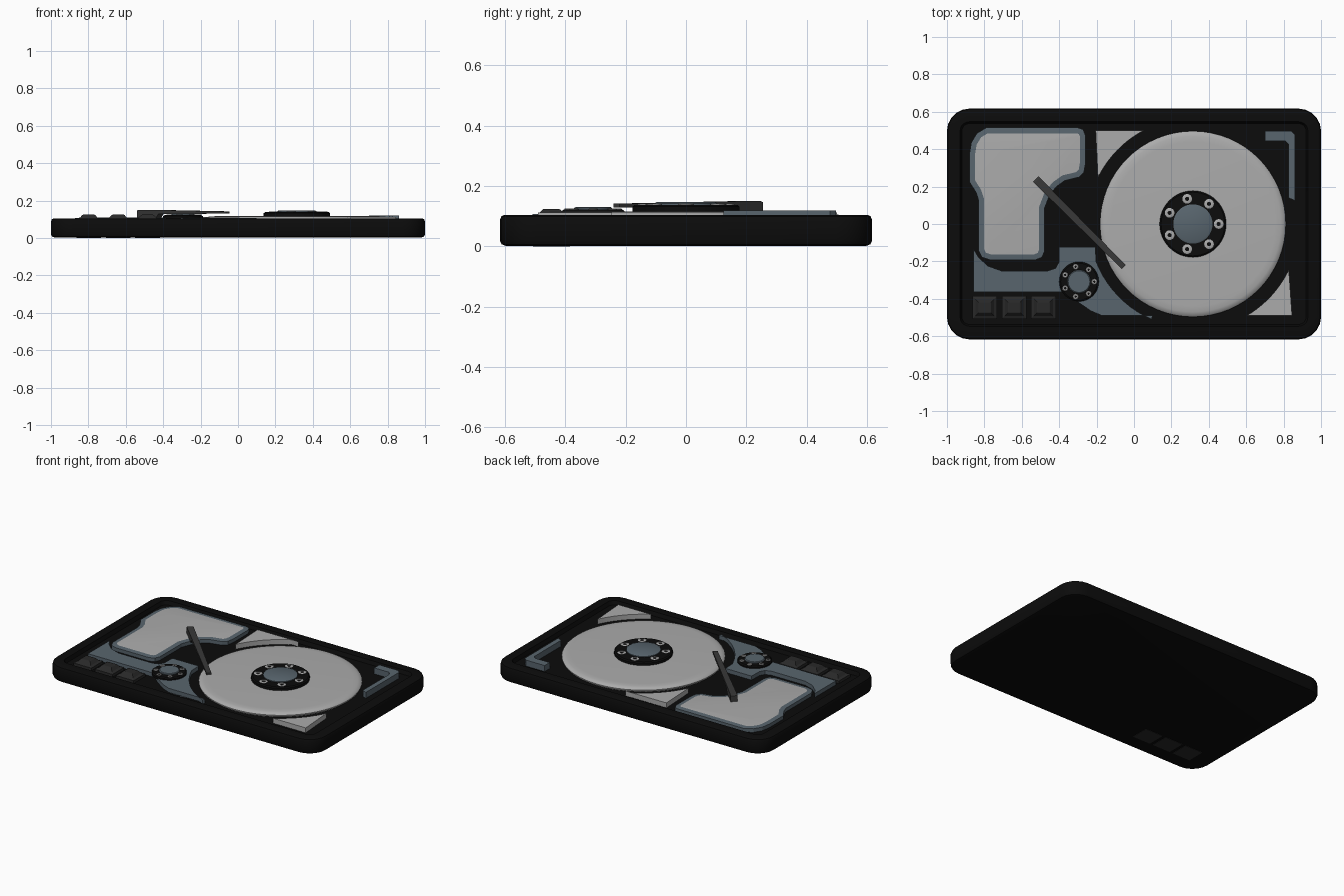
import bpy, bmesh, math

if "Cube" in bpy.data.objects:
    bpy.data.objects.remove(bpy.data.objects["Cube"])


def material(name, r, g, b):
    m = bpy.data.materials.new(name)
    m.diffuse_color = (r, g, b, 1)
    m.use_nodes = True
    m.node_tree.nodes["Principled BSDF"].inputs["Base Color"].default_value = m.diffuse_color
    return m


BLACK = material("case black", 0.0035, 0.0035, 0.0035)
LIGHT = material("light grey", 0.41, 0.41, 0.41)
SLATE = material("slate blue grey", 0.098, 0.13, 0.155)
ARM = material("arm grey", 0.04, 0.04, 0.04)
KEY = material("key charcoal", 0.022, 0.022, 0.022)


def finish(name, bm, mats, angle=35):
    bmesh.ops.recalc_face_normals(bm, faces=bm.faces)
    me = bpy.data.meshes.new(name)
    bm.to_mesh(me)
    bm.free()
    for m in mats:
        me.materials.append(m)
    ob = bpy.data.objects.new(name, me)
    bpy.context.collection.objects.link(ob)
    bpy.ops.object.select_all(action='DESELECT')
    ob.select_set(True)
    bpy.context.view_layer.objects.active = ob
    bpy.ops.object.shade_smooth_by_angle(angle=math.radians(angle))
    return ob


def loft(name, rings, mat, closed=False, angle=35):
    """Skin a stack of equal-count rings; capped, or joined end to start."""
    bm = bmesh.new()
    loops = [[bm.verts.new(p) for p in ring] for ring in rings]
    pairs = list(zip(loops, loops[1:]))
    if closed:
        pairs.append((loops[-1], loops[0]))
    n = len(loops[0])
    for a, b in pairs:
        for i in range(n):
            j = (i + 1) % n
            bm.faces.new((a[i], a[j], b[j], b[i]))
    if not closed:
        bm.faces.new(loops[0])
        bm.faces.new(loops[-1])
    return finish(name, bm, [mat], angle)


def lathe(name, cx, cy, profile, mat, n=48, closed=False):
    rings = [[(cx + r * math.cos(2 * math.pi * i / n),
               cy + r * math.sin(2 * math.pi * i / n), z) for i in range(n)]
             for r, z in profile]
    return loft(name, rings, mat, closed)


def round_rect(hx, hy, r, z, seg=5):
    pts = []
    for k, (sx, sy) in enumerate(((1, 1), (-1, 1), (-1, -1), (1, -1))):
        for i in range(seg + 1):
            a = math.pi / 2 * (k + i / seg)
            pts.append((sx * (hx - r) + r * math.cos(a),
                        sy * (hy - r) + r * math.sin(a), z))
    return pts


def plate(name, pts, z0, z1, mat, angle=35):
    return loft(name, [[(x, y, z) for x, y in pts] for z in (z0, z1)], mat, angle=angle)


PX, PY = 0.315, 0.0      # platter centre


def arc(r, a0, a1, n=10):
    return [(PX + r * math.cos(math.radians(a0 + (a1 - a0) * i / n)),
             PY + r * math.sin(math.radians(a0 + (a1 - a0) * i / n))) for i in range(n + 1)]


# Case: rounded tray with a shallow recess
FLOOR = 0.08
loft("case", [round_rect(1 - d, 0.617 - d, 0.12 - d, z) for d, z in
              ((0.02, 0.002), (0.006, 0.007), (0, 0.02), (0, 0.088), (0.005, 0.1),
               (0.016, 0.105), (0.07, 0.105), (0.08, FLOOR))], BLACK)

# Platter with rounded rim
lathe("platter", PX, PY, [(0.48, FLOOR), (0.495, 0.09), (0.497, 0.1), (0.49, 0.108),
                          (0.47, 0.114), (0.44, 0.116)], LIGHT, 64)


# Hubs: black disc, slate cap and seven washers
def hub(name, cx, cy, s, z0, z1):
    R = 0.178 * s
    lathe(name + "_disc", cx, cy, [(R, z0), (R, z1 - 0.006), (R - 0.008, z1)], BLACK)
    lathe(name + "_cap", cx, cy, [(0.105 * s, z1 - 0.004), (0.105 * s, z1 + 0.005),
                                  (0.097 * s, z1 + 0.009)], SLATE)
    for i in range(7):
        a = 2 * math.pi * i / 7
        ro, ri = 0.026 * s, 0.011 * s
        lathe(f"{name}_washer_{i + 1}", cx + 0.138 * s * math.cos(a), cy + 0.138 * s * math.sin(a),
              [(ro, z1 - 0.003), (ro, z1 + 0.002), (ro - 0.004 * s, z1 + 0.004),
               (ri, z1 + 0.004), (ri, z1 - 0.003)], LIGHT, 16, True)


hub("platter_hub", PX, PY, 1.0, 0.112, 0.138)
hub("control_knob", -0.294, -0.308, 0.595, 0.1, 0.122)

# Slate control plate wrapping the platter edge
plate("control_plate",
      [(-0.858, -0.134), (-0.83, -0.18), (-0.78, -0.225), (-0.71, -0.25), (-0.46, -0.25),
       (-0.42, -0.237), (-0.402, -0.205), (-0.4, -0.123), (-0.206, -0.123)]
      + arc(0.555, 201, 246.5)
      + [(0.1, -0.49), (-0.17, -0.49), (-0.23, -0.465), (-0.31, -0.41), (-0.36, -0.364),
         (-0.858, -0.364)], FLOOR, 0.107, SLATE)

# Corner plates that follow the platter
plate("corner_plate_back", [(-0.205, 0.5)] + arc(0.565, 154, 117.5) + [(0.1, 0.5)],
      FLOOR, 0.113, LIGHT)
plate("corner_plate_front", [(0.845, -0.49)] + arc(0.568, -25.5, -59.6),
      FLOOR, 0.113, LIGHT)

# L-shaped bracket
plate("corner_bracket", [(0.70, 0.497), (0.84, 0.497), (0.86, 0.477), (0.86, 0.125), (0.827, 0.14),
                         (0.827, 0.425), (0.81, 0.443), (0.70, 0.443)], FLOOR, 0.12, SLATE)

# Tonearm base pad: slate rim with a light inset top
outline = [(-0.79, 0.515), (-0.3, 0.515), (-0.272, 0.505), (-0.26, 0.475), (-0.26, 0.32),
           (-0.268, 0.275), (-0.295, 0.25), (-0.37, 0.232), (-0.415, 0.2), (-0.453, 0.15),
           (-0.478, 0.085), (-0.478, -0.145), (-0.492, -0.178), (-0.527, -0.192),
           (-0.77, -0.192), (-0.813, -0.178), (-0.832, -0.14), (-0.832, 0.13), (-0.845, 0.17),
           (-0.88, 0.225), (-0.88, 0.375), (-0.87, 0.435), (-0.84, 0.485)]
bm = bmesh.new()
top = bm.faces.new([bm.verts.new((x, y, FLOOR)) for x, y in outline])
ext = bmesh.ops.extrude_face_region(bm, geom=[top])
for v in [g for g in ext["geom"] if isinstance(g, bmesh.types.BMVert)]:
    v.co.z = 0.104
bmesh.ops.recalc_face_normals(bm, faces=bm.faces)
top = max(bm.faces, key=lambda f: f.calc_center_median().z)
bmesh.ops.inset_region(bm, faces=[top], thickness=0.03, use_even_offset=True)
top.material_index = 1
for v in top.verts:
    v.co.z = 0.108
finish("arm_base_pad", bm, [SLATE, LIGHT], 20)

# Tonearm: side profile swept across its width, laid diagonally
ax, ay, c = -0.525, 0.24, math.sqrt(0.5)
profile = [(0, 0.105), (0, 0.147), (0.01, 0.15), (0.12, 0.15), (0.665, 0.142),
           (0.665, 0.13), (0.16, 0.128), (0.14, 0.105)]
rings = []
for side in (-1, 1):
    rings.append([])
    for t, z in profile:
        w = side * (0.021 - 0.006 * t / 0.665)
        rings[-1].append((ax + c * t + c * w, ay - c * t + c * w, z))
loft("tonearm", rings, ARM, angle=10)


# Three tapered push keys running through the case
def box_ring(cx, cy, hx, hy, z):
    return [(cx + sx * hx, cy + sy * hy, z) for sx, sy in ((1, 1), (-1, 1), (-1, -1), (1, -1))]


for i, x in enumerate((-0.798, -0.641, -0.484)):
    loft(f"push_key_{i + 1}", [box_ring(x, -0.446, 0.066 - d, 0.061 - d, z) for d, z in
                               ((0, 0), (0, 0.098), (0.016, 0.105), (0.032, 0.123),
                                (0.036, 0.124))], KEY, angle=5)
